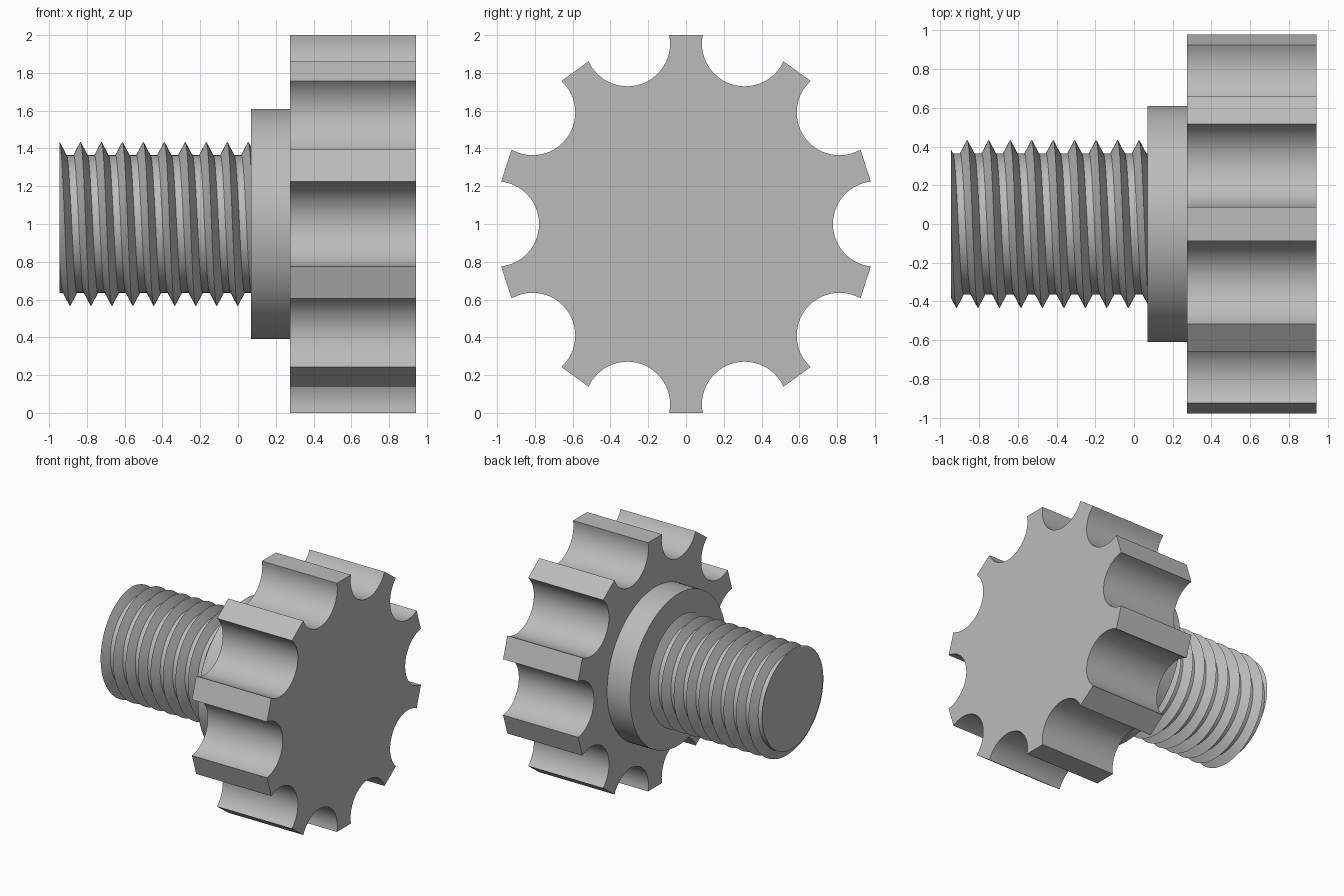
import bpy, bmesh, math
from mathutils import Vector

cube = bpy.data.objects.get("Cube")
if cube:
    bpy.data.objects.remove(cube, do_unlink=True)

# One plain grey for every part
grey = bpy.data.materials.new("plain_grey")
grey.use_nodes = True
colour = (0.5, 0.5, 0.5, 1)
grey.diffuse_color = colour
grey.node_tree.nodes["Principled BSDF"].inputs["Base Color"].default_value = colour

AXIS_Z = 1.0


def finish(bm, name):
    bmesh.ops.recalc_face_normals(bm, faces=bm.faces)
    mesh = bpy.data.meshes.new(name)
    bm.to_mesh(mesh)
    bm.free()
    mesh.materials.append(grey)
    obj = bpy.data.objects.new(name, mesh)
    obj.location.z = AXIS_Z
    bpy.context.collection.objects.link(obj)
    bpy.ops.object.select_all(action="DESELECT")
    obj.select_set(True)
    bpy.context.view_layer.objects.active = obj
    bpy.ops.object.shade_smooth_by_angle(angle=math.radians(25))
    return obj


def prism(name, outline, x0, x1):
    """Extrude a (y, z) outline along x."""
    bm = bmesh.new()
    face = bm.faces.new([bm.verts.new((x0, y, z)) for y, z in outline])
    side = bmesh.ops.extrude_face_region(bm, geom=[face])["geom"]
    verts = [v for v in side if isinstance(v, bmesh.types.BMVert)]
    bmesh.ops.translate(bm, verts=verts, vec=(x1 - x0, 0, 0))
    return finish(bm, name)


# Fluted knob: ten round scoops centred on the rim, flat lands between them
FLUTES, RIM, SCOOP, STEPS = 10, 1.004, 0.226, 28
half = math.acos(SCOOP / (2 * RIM))   # scoop arc that lies inside the rim
outline = []
for i in range(FLUTES):
    a = math.tau * i / FLUTES
    for s in range(STEPS + 1):
        t = a + math.pi + half * (1 - 2 * s / STEPS)
        outline.append((RIM * math.cos(a) + SCOOP * math.cos(t),
                        RIM * math.sin(a) + SCOOP * math.sin(t)))
prism("fluted_knob", outline, 0.275, 0.943)

# Round collar
ring = [math.tau * i / 96 for i in range(96)]
prism("collar", [(0.61 * math.cos(a), 0.61 * math.sin(a)) for a in ring], 0.07, 0.275)

# Threaded shaft: helical V ridge with a flat root, trimmed square at both ends
PITCH, ROOT, CREST, SEGS, TURNS = 0.111, 0.365, 0.435, 96, 13
START, END = -0.945, 0.07
bm = bmesh.new()
rows = []
for j in range(SEGS + 1):
    a = math.tau * j / SEGS
    row = []
    for k in range(3 * TURNS):
        r = CREST if k % 3 == 0 else ROOT
        x = START + PITCH * (k / 3 - 2 + j / SEGS)
        row.append(bm.verts.new((x, -r * math.sin(a), r * math.cos(a))))
    rows.append(row)
for a, b in zip(rows, rows[1:]):
    for k in range(len(a) - 1):
        bm.faces.new((a[k], a[k + 1], b[k + 1], b[k]))
bmesh.ops.remove_doubles(bm, verts=bm.verts, dist=0.0001)
for x, normal in ((START, -1), (END, 1)):
    cut = bmesh.ops.bisect_plane(
        bm, geom=bm.verts[:] + bm.edges[:] + bm.faces[:], dist=0.00001,
        plane_co=Vector((x, 0, 0)), plane_no=Vector((normal, 0, 0)), clear_outer=True)
    edges = [e for e in cut["geom_cut"] if isinstance(e, bmesh.types.BMEdge)]
    bmesh.ops.holes_fill(bm, edges=edges, sides=0)
finish(bm, "threaded_shaft")
